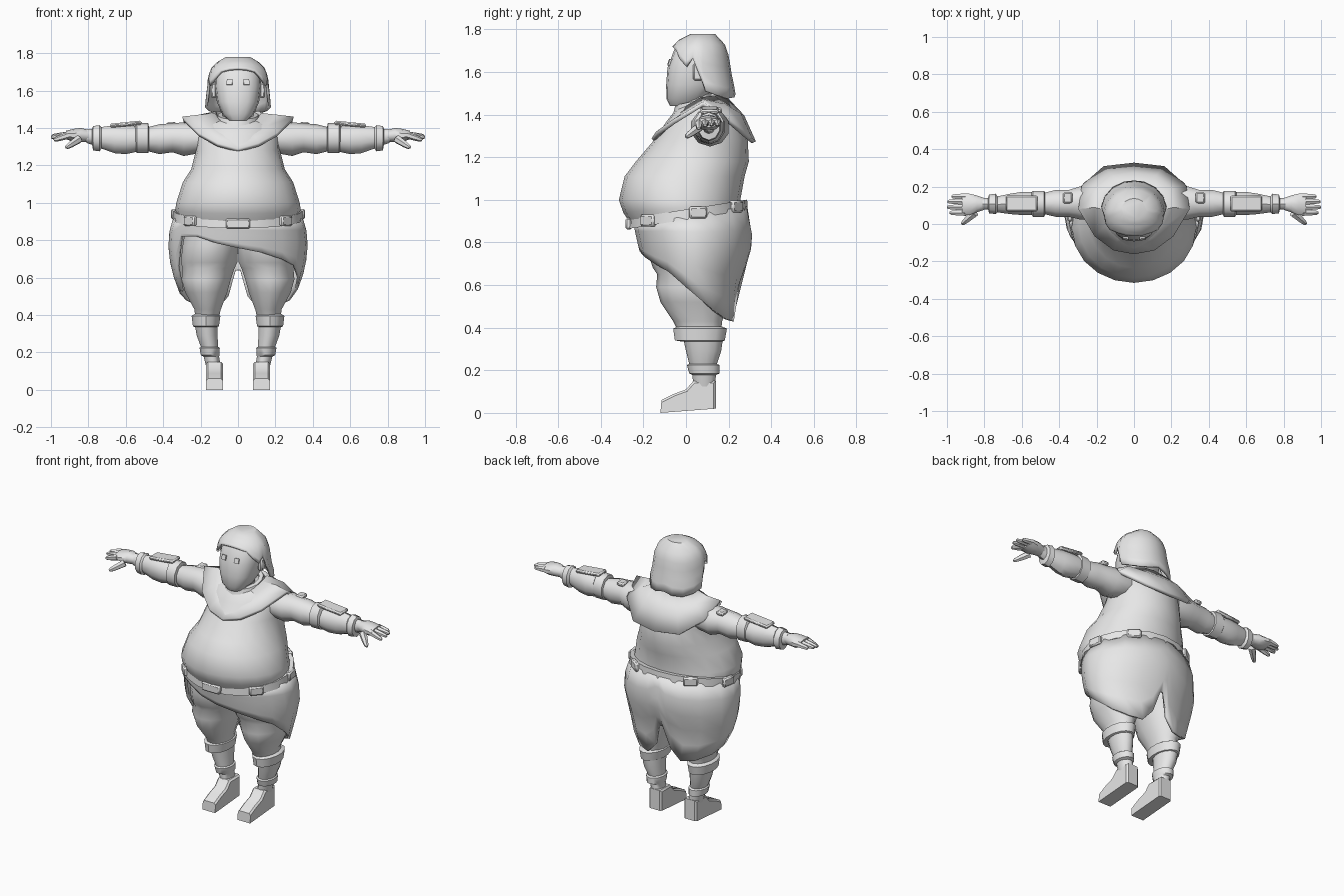
import bpy, bmesh, math
from mathutils import Vector

if "Cube" in bpy.data.objects:
    bpy.data.objects.remove(bpy.data.objects["Cube"])

grey = bpy.data.materials.new("plain_grey")
grey.use_nodes = True
grey.diffuse_color = (0.8, 0.8, 0.8, 1)
grey.node_tree.nodes["Principled BSDF"].inputs["Base Color"].default_value = (0.8, 0.8, 0.8, 1)
parts = []


def finish(name, bm, thick=0.0):
    bmesh.ops.recalc_face_normals(bm, faces=bm.faces[:])
    me = bpy.data.meshes.new(name)
    bm.to_mesh(me)
    bm.free()
    ob = bpy.data.objects.new(name, me)
    bpy.context.collection.objects.link(ob)
    me.materials.append(grey)
    if thick:
        mod = ob.modifiers.new("thickness", 'SOLIDIFY')
        mod.thickness, mod.offset = thick, 0
    parts.append(ob)
    return ob


def loft(name, rings, caps=True, wrap=False, thick=0.0):
    """Skin a list of equal closed rings."""
    bm = bmesh.new()
    vs = [[bm.verts.new(p) for p in r] for r in rings]
    pairs = list(zip(vs, vs[1:])) + ([(vs[-1], vs[0])] if wrap else [])
    n = len(vs[0])
    for a, b in pairs:
        for i in range(n):
            j = (i + 1) % n
            bm.faces.new((a[i], a[j], b[j], b[i]))
    if caps and not wrap:
        bm.faces.new(vs[0])
        bm.faces.new(vs[-1])
    return finish(name, bm, thick)


def oval(u0, u1, v0, v1, n=14, p=1.0):
    """Points of an oval (or rounded box when p < 1) filling a rectangle."""
    out = []
    for i in range(n):
        a = math.tau * i / n
        s, c = math.sin(a), -math.cos(a)
        s, c = math.copysign(abs(s) ** p, s), math.copysign(abs(c) ** p, c)
        out.append(((u0 + u1) / 2 + s * (u1 - u0) / 2, (v0 + v1) / 2 + c * (v1 - v0) / 2))
    return out


def level(z, x0, x1, y0, y1, tilt=0.0, **kw):
    return [Vector((x, y, z + tilt * y)) for x, y in oval(x0, x1, y0, y1, **kw)]


def across(x, y0, y1, z0, z1, n=10):
    return [Vector((x, y, z)) for y, z in oval(y0, y1, z0, z1, n=n)]


def lerp_rows(rows, t):
    """Interpolate rows whose first entry is an ascending key."""
    if t <= rows[0][0]:
        return rows[0][1:]
    for a, b in zip(rows, rows[1:]):
        if t <= b[0]:
            f = (t - a[0]) / (b[0] - a[0])
            return [u + (v - u) * f for u, v in zip(a[1:], b[1:])]
    return rows[-1][1:]


def drape(name, top, profile, hem, steps, thick, tilt=0.0, cap=False):
    """Hanging shell: profile gives width by height, hem gives height by angle."""
    rings = []
    for k in range(steps + 1):
        ring = []
        for deg, low in hem:
            a = math.radians(deg)
            high = top - tilt * math.cos(a)
            z = high + (low - high) * k / steps
            w, y0, y1 = lerp_rows(profile, z)
            ring.append(Vector((w * math.sin(a), (y0 + y1) / 2 - math.cos(a) * (y1 - y0) / 2, z)))
        rings.append(ring)
    ob = loft(name, rings, caps=False, thick=thick)
    if cap:
        bm = bmesh.new()
        bm.from_mesh(ob.data)
        bm.verts.ensure_lookup_table()
        bm.faces.new([bm.verts[i] for i in range(len(hem))])
        bmesh.ops.recalc_face_normals(bm, faces=bm.faces[:])
        bm.to_mesh(ob.data)
        bm.free()
    return ob


def box(name, loc, size, rot=(0, 0, 0), bevel=0.008):
    bm = bmesh.new()
    bmesh.ops.create_cube(bm, size=1)
    bmesh.ops.scale(bm, vec=size, verts=bm.verts)
    if bevel:
        bmesh.ops.bevel(bm, geom=bm.edges[:], offset=bevel, segments=1, affect='EDGES')
    ob = finish(name, bm)
    ob.location, ob.rotation_euler = loc, rot
    return ob


def limb(name, a, b, r0, r1):
    """Tapered finger between two points, pinched at the tip."""
    a, b = Vector(a), Vector(b)
    q = (b - a).to_track_quat('Z', 'Y')
    rings = []
    for f, r in ((0, r0), (0.6, (r0 + r1) / 2), (0.9, r1), (1, r1 * 0.5)):
        rings.append([a.lerp(b, f) + q @ Vector((u, v, 0)) for u, v in oval(-r, r, -r, r, n=6)])
    loft(name, rings)


# Torso with an overhanging belly
torso = [(1.46, .10, 0, .16, 0), (1.42, .19, -.05, .22, 0), (1.37, .22, -.09, .26, 0),
         (1.28, .225, -.15, .29, 0), (1.18, .25, -.235, .295, 0), (1.11, .295, -.288, .275, 0),
         (1.0, .33, -.315, .255, 0), (.965, .335, -.295, .255, .08), (.91, .32, -.25, .26, .16)]
loft("torso", [level(z, -w, w, a, b, t, n=20) for z, w, a, b, t in torso])

# Belt with pads and buckle
belt = [(.907, .348), (.955, .345), (.955, .31), (.907, .31)]
loft("belt", [level(z, -w, w, .345 - w - .27, w - .345 + .287, .16, n=20) for z, w in belt], wrap=True)
for i, deg in enumerate((0, 48, -48, 100, -100, 145, -145)):
    a = math.radians(deg)
    y = .008 - .277 * math.cos(a)
    box("belt_buckle" if i == 0 else f"belt_pad_{i}", (.343 * math.sin(a), y, .931 + .16 * y),
        (.13 if i == 0 else .085, .03, .055), (0, 0, a))

# Wrapped skirt, open at the front right and slit at the back
skirt_profile = [(.43, .27, -.06, .23), (.52, .305, -.1, .23), (.63, .345, -.17, .245),
                 (.72, .362, -.2, .285), (.8, .366, -.22, .305), (.87, .355, -.235, .3), (.93, .335, -.25, .28)]
skirt_hem = [(-178, .64), (-170, .5), (-155, .43), (-135, .44), (-110, .48), (-90, .52), (-75, .53),
             (-66, .66), (-56, .82), (-36, .82), (-18, .785), (0, .76), (20, .735), (40, .70), (58, .665),
             (75, .6), (90, .54), (110, .48), (135, .44), (155, .43), (170, .5), (178, .64)]
drape("wrapped_skirt", .925, skirt_profile, skirt_hem, 5, .016, tilt=.043)

# Shoulder mantle and collar
hem = [(0, -.155, 1.28), (.11, -.135, 1.31), (.21, -.06, 1.365), (.295, .08, 1.45),
       (.275, .2, 1.37), (.16, .3, 1.285), (0, .318, 1.27)]
neck = [(0, -.05, 1.36), (.06, -.03, 1.41), (.1, .02, 1.44), (.12, .07, 1.47),
        (.11, .13, 1.48), (.07, .17, 1.48), (0, .18, 1.48)]


def both_sides(half):
    return [Vector(p) for p in half] + [Vector((-x, y, z)) for x, y, z in half[-2:0:-1]]


outer, inner = both_sides(hem), both_sides(neck)
middle = [a.lerp(b, .5) + Vector((0, .015, .015 if a.y > .1 else 0)) for a, b in zip(outer, inner)]
loft("shoulder_mantle", [inner, middle, outer], caps=False, thick=.022)
loft("neck", [level(z, -.075, .075, -.03, .12) for z in (1.38, 1.52)])
collar = [(1.40, .125), (1.455, .11), (1.455, .085), (1.40, .095)]
loft("collar", [level(z, -w, w, .06 - w, .07 + w, .22) for z, w in collar], wrap=True)

# Head
head = [(1.44, .05, -.075, .05), (1.475, .085, -.092, .09), (1.54, .113, -.093, .15),
        (1.62, .123, -.087, .17), (1.70, .12, -.057, .17), (1.745, .085, -.03, .14)]
loft("head", [level(z, -w, w, a, b, n=16, p=.8) for z, w, a, b in head])

# Hair cap with temple locks and long back
hair_profile = [(1.48, .17, -.08, .228), (1.53, .172, -.085, .22), (1.6, .158, -.09, .205),
                (1.66, .155, -.085, .197), (1.71, .142, -.065, .185), (1.745, .11, -.03, .165), (1.775, .06, .03, .13)]
half_hem = [(18, 1.712), (38, 1.70), (54, 1.66), (68, 1.625), (80, 1.665), (90, 1.6),
            (98, 1.51), (118, 1.49), (140, 1.475), (162, 1.48)]
hair_hem = [(-d, z) for d, z in half_hem[::-1]] + [(0, 1.715)] + half_hem + [(180, 1.495)]
drape("hair", 1.772, hair_profile, hair_hem, 6, .014, cap=True)

for s, side in ((1, "left"), (-1, "right")):
    def mx(rings):
        return [[Vector((s * p.x, p.y, p.z)) for p in r] for r in rings]

    # Eye and ear
    box(f"{side}_eye", (s * .045, -.078, 1.645), (.03, .009, .03), (-.3, 0, s * .12), 0)
    box(f"{side}_ear", (s * .13, .055, 1.6), (.03, .045, .08))

    # Arm: puffy sleeve, elbow cuff, forearm, wrist cuff
    sleeve = [(.18, .02, .2, 1.27, 1.42), (.29, .02, .205, 1.25, 1.43), (.35, .035, .185, 1.27, 1.425),
              (.42, .035, .185, 1.26, 1.42), (.48, .05, .17, 1.275, 1.405), (.53, .055, .165, 1.28, 1.40)]
    loft(f"{side}_sleeve", mx([across(*r) for r in sleeve]))
    cuff = [(.475, .05, .17, 1.28, 1.40), (.48, .035, .18, 1.265, 1.425),
            (.54, .035, .18, 1.265, 1.43), (.55, .05, .17, 1.28, 1.41)]
    loft(f"{side}_elbow_cuff", mx([across(*r) for r in cuff]))
    forearm = [(.53, .045, .175, 1.275, 1.41), (.6, .045, .175, 1.26, 1.415), (.66, .05, .165, 1.265, 1.415),
               (.73, .06, .15, 1.29, 1.405), (.74, .05, .165, 1.275, 1.415), (.775, .055, .16, 1.28, 1.41),
               (.78, .075, .14, 1.31, 1.395), (.81, .075, .14, 1.32, 1.395)]
    loft(f"{side}_forearm", mx([across(*r) for r in forearm]))
    box(f"{side}_bracer_plate", (s * .6, .11, 1.42), (.17, .085, .022), (0, s * .1, 0))
    box(f"{side}_shoulder_buckle", (s * .355, .14, 1.42), (.05, .06, .025))

    # Hand with four fingers and a thumb
    palm = [(.8, .075, .14, 1.325, 1.39), (.84, .06, .155, 1.325, 1.4),
            (.88, .045, .165, 1.325, 1.395), (.92, .045, .165, 1.34, 1.385)]
    loft(f"{side}_palm", mx([across(*r) for r in palm]))
    for k, (y, tip, drop) in enumerate(((.06, .985, 1.335), (.09, 1.0, 1.35), (.12, .998, 1.355), (.147, .975, 1.355))):
        limb(f"{side}_finger_{k}", (s * .9, y, 1.363), (s * tip, y, drop), .019, .012)
    limb(f"{side}_thumb", (s * .85, .06, 1.34), (s * .92, .0, 1.295), .023, .013)

    # Trouser leg, knee band, shin and ankle band
    trouser = [(.89, .0, .28, -.17, .2), (.77, -.005, .3, -.185, .22), (.68, .0, .31, -.155, .21),
               (.65, .015, .3, -.135, .205), (.59, .035, .305, -.14, .2), (.52, .055, .285, -.12, .2),
               (.43, .09, .235, -.06, .17), (.39, .1, .23, -.04, .165)]
    loft(f"{side}_trouser_leg", mx([level(*r) for r in trouser]))
    band = [(.405, .105, .235, -.04, .17), (.395, .092, .25, -.06, .192),
            (.34, .1, .243, -.052, .182), (.335, .115, .23, -.02, .17)]
    loft(f"{side}_knee_band", mx([level(*r) for r in band]))
    shin = [(.36, .11, .235, -.015, .175), (.29, .108, .222, .0, .165), (.23, .105, .2, .015, .145),
            (.224, .096, .207, .005, .158), (.185, .098, .2, .015, .158), (.178, .1, .185, .03, .14),
            (.12, .09, .17, .035, .138)]
    loft(f"{side}_shin", mx([level(*r) for r in shin]))

    # Shoe: bevelled side profile
    shoe = [(-.12, 0), (.14, .02), (.14, .15), (.035, .15), (.0, .11), (-.06, .088), (-.115, .06)]
    bm = bmesh.new()
    face = bm.faces.new([bm.verts.new((s * .08, y, z)) for y, z in shoe])
    ext = bmesh.ops.extrude_face_region(bm, geom=[face])["geom"]
    bmesh.ops.translate(bm, vec=(s * .09, 0, 0), verts=[g for g in ext if isinstance(g, bmesh.types.BMVert)])
    top_edges = [e for e in bm.edges if abs(e.verts[0].co.x - e.verts[1].co.x) < .001
                 and sum(v.co.z for v in e.verts) > .11]
    bmesh.ops.bevel(bm, geom=top_edges, offset=.01, segments=1, affect='EDGES')
    finish(f"{side}_shoe", bm)

# Smooth shading with crisp edges
bpy.ops.object.select_all(action='DESELECT')
for ob in parts:
    ob.select_set(True)
bpy.context.view_layer.objects.active = parts[0]
bpy.ops.object.shade_smooth_by_angle(angle=math.radians(40))
